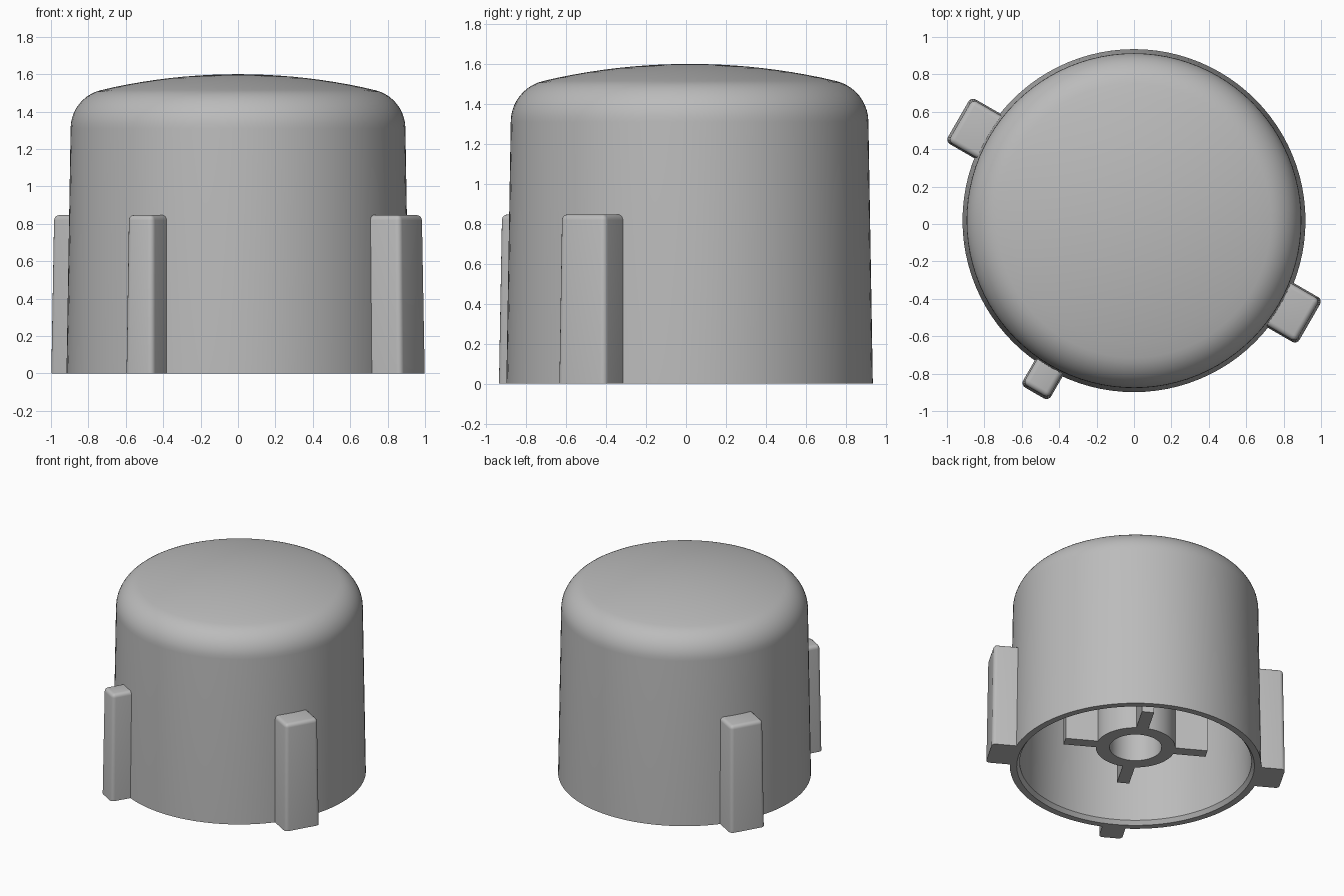
import bpy, bmesh
from math import sin, cos, radians, sqrt, tau
from mathutils import Matrix, Vector

CENTRE = Vector((0, 0.018, 0))

if "Cube" in bpy.data.objects:
    bpy.data.objects.remove(bpy.data.objects["Cube"])

grey = bpy.data.materials.new("plain grey")
grey.use_nodes = True
grey.diffuse_color = (0.5, 0.5, 0.5, 1)
grey.node_tree.nodes["Principled BSDF"].inputs["Base Color"].default_value = (0.5, 0.5, 0.5, 1)


def finish(bm, name, turn=0):
    """Turn a bmesh into a smooth-shaded object standing on the shared axis."""
    bmesh.ops.recalc_face_normals(bm, faces=bm.faces)
    mesh = bpy.data.meshes.new(name)
    bm.to_mesh(mesh)
    bm.free()
    mesh.materials.append(grey)
    obj = bpy.data.objects.new(name, mesh)
    obj.location = CENTRE
    obj.rotation_euler.z = radians(turn)
    bpy.context.collection.objects.link(obj)
    bpy.ops.object.select_all(action="DESELECT")
    obj.select_set(True)
    bpy.context.view_layer.objects.active = obj
    bpy.ops.object.shade_smooth_by_angle(angle=radians(35))
    return obj


def lathe(name, profile, steps=96, closed=False):
    """Spin a list of (radius, height) points about the vertical axis."""
    bm = bmesh.new()
    verts = [bm.verts.new((r, 0, z)) for r, z in profile]
    ends = verts[1:] + (verts[:1] if closed else [])
    edges = [bm.edges.new(pair) for pair in zip(verts, ends)]
    bmesh.ops.spin(bm, geom=verts + edges, cent=(0, 0, 0), axis=(0, 0, 1),
                   angle=tau, steps=steps)
    bmesh.ops.remove_doubles(bm, verts=bm.verts, dist=0.0001)
    return finish(bm, name)


def crown(wall, spring, top, fillet, dome):
    """Points from the top centre over a shallow dome and rounded shoulder."""
    cx = wall - fillet
    low = top - dome
    span = sqrt(cx ** 2 + (spring - low) ** 2)
    edge = cx / span * dome
    pts = []
    for i in range(10):
        r = edge * i / 10
        pts.append((r, low + sqrt(dome ** 2 - r ** 2)))
    start = radians(90) - cx / span
    for i in range(11):
        a = start * (1 - i / 10)
        pts.append((cx + fillet * cos(a), spring + fillet * sin(a)))
    return pts


def block(name, inner, outer, half, low, high, turn, taper=0, bevel=0):
    """Radial block, optionally tapered, with rounded outer and top edges."""
    bm = bmesh.new()
    bmesh.ops.create_cube(bm, size=1)
    for v in bm.verts:
        up, out = v.co.z > 0, v.co.x > 0
        side = 1 if v.co.y > 0 else -1
        shrink = taper if up else 0
        v.co = (outer - shrink if out else inner,
                side * (half - shrink * 0.6), high if up else low)
    if bevel:
        rounded = [e for e in bm.edges
                   if all(v.co.x > inner + 0.01 for v in e.verts) and
                   any(v.co.z > low + 0.01 for v in e.verts)
                   or (all(v.co.z > high - 0.01 for v in e.verts)
                       and any(v.co.x > inner + 0.01 for v in e.verts))]
        bmesh.ops.bevel(bm, geom=rounded, offset=bevel, segments=4,
                        profile=0.5, affect="EDGES")
    return finish(bm, name, turn)


# Hollow cap with a chamfered mouth
outside = crown(0.895, 1.31, 1.6, 0.21, 3.2)
inside = crown(0.825, 1.31, 1.53, 0.14, 3.13)
lathe("cap_shell", outside + [(0.917, 0), (0.867, 0), (0.845, 0.03)] + inside[::-1])

# Hollow central post hanging from the ceiling
lathe("centre_post", [(0.29, 0.155), (0.29, 1.54), (0.19, 1.54), (0.19, 0.155)],
      steps=64, closed=True)

# Cross ribs around the post
for i, turn in enumerate((-120, -30, 60, 150)):
    block(f"post_rib_{i + 1}", 0.25, 0.525, 0.045, 0.155, 1.51, turn)

# Outer keys: two wide and one narrow
block("wide_key_left", 0.875, 1.085, 0.138, 0, 0.847, -30, 0.013, 0.028)
block("wide_key_right", 0.875, 1.085, 0.138, 0, 0.847, 150, 0.013, 0.028)
block("narrow_key", 0.875, 1.064, 0.086, 0, 0.847, -120, 0.013, 0.028)
